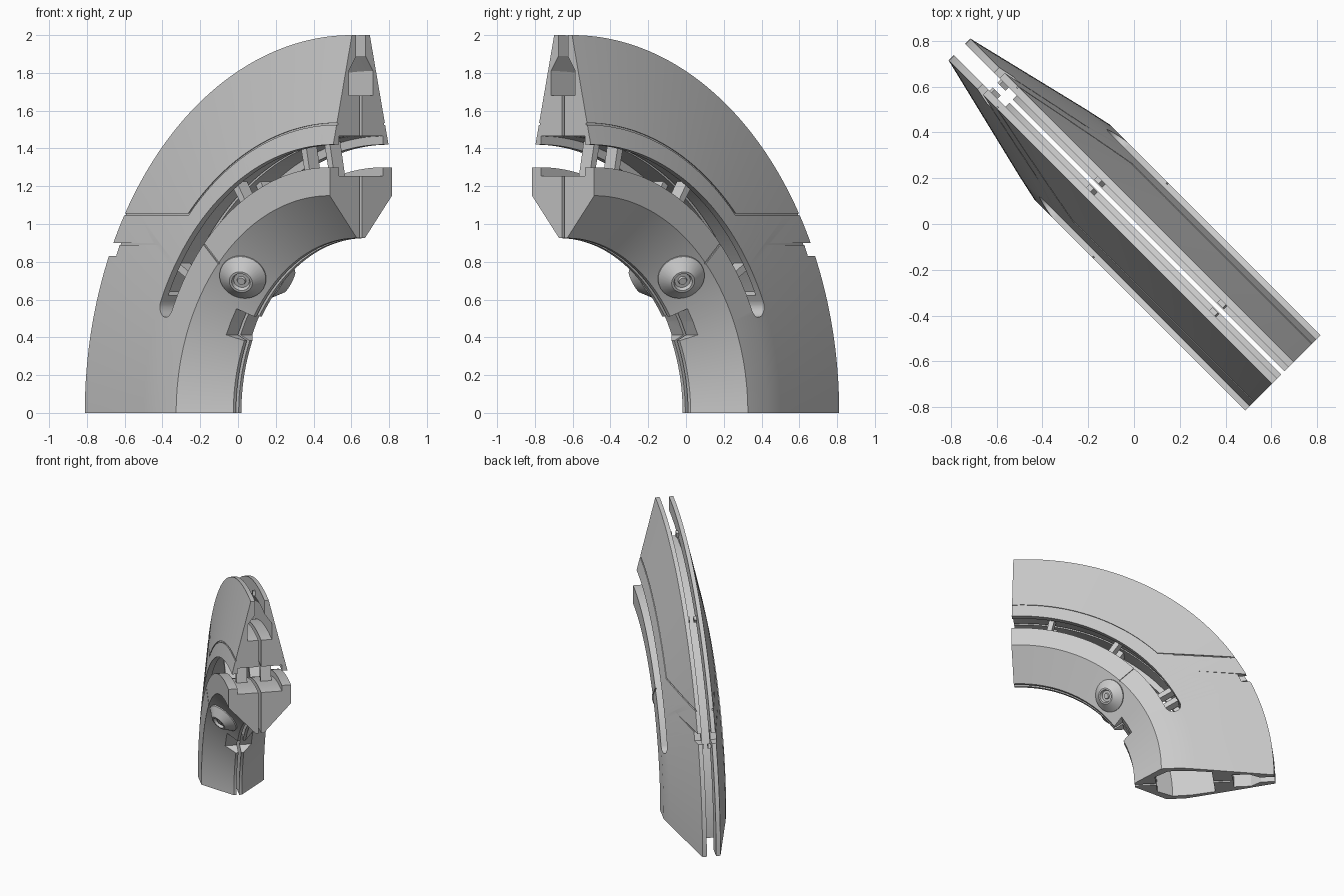
import bpy, bmesh, math
from mathutils import Vector, Matrix

if "Cube" in bpy.data.objects:
    bpy.data.objects.remove(bpy.data.objects["Cube"])

CX = 0.92                      # arc centre along the ring plane
TURN = math.radians(-45)       # the ring stands diagonally in plan

grey = bpy.data.materials.new("warm_grey")
grey.diffuse_color = (0.6, 0.6, 0.6, 1)
grey.use_nodes = True
grey.node_tree.nodes["Principled BSDF"].inputs["Base Color"].default_value = grey.diffuse_color


def polar(r, v, deg):
    t = math.radians(deg)
    return Vector((CX - r * math.cos(t), v, r * math.sin(t)))


def make(name, bm):
    bmesh.ops.recalc_face_normals(bm, faces=bm.faces[:])
    me = bpy.data.meshes.new(name)
    bm.to_mesh(me)
    bm.free()
    me.materials.append(grey)
    ob = bpy.data.objects.new(name, me)
    ob.rotation_euler.z = TURN
    bpy.context.collection.objects.link(ob)
    return ob


def loft(name, rings):
    """Solid skinned through a list of matching rings, capped at both ends."""
    bm = bmesh.new()
    rows = [[bm.verts.new(p) for p in ring] for ring in rings]
    n = len(rows[0])
    for a, b in zip(rows, rows[1:]):
        for i in range(n):
            j = (i + 1) % n
            bm.faces.new((a[i], a[j], b[j], b[i]))
    bm.faces.new(rows[0])
    bm.faces.new(rows[-1][::-1])
    return make(name, bm)


def arc(name, profile, a0, a1, steps):
    """Sweep an (r, v) profile along the ring from angle a0 to a1."""
    return loft(name, [[polar(r, v, a0 + (a1 - a0) * k / steps) for r, v in profile]
                       for k in range(steps + 1)])


def box(r0, r1, v0, v1):
    return [(r0, v0), (r1, v0), (r1, v1), (r0, v1)]


def surface(rel, z):
    """Half thickness of the outer flank at a point of the ring plane."""
    r = math.hypot(rel, z)
    return 0.207 - (r - 1.42) * 0.2414 if r > 1.42 else 0.233


def seam(name, p, q):
    """Thin cutter that follows the flank between two (rel, z) points."""
    d = (Vector(q) - Vector(p)).normalized() * 0.005
    rings = []
    for rel, z in (p, q):
        s = surface(rel, z)
        rings.append([Vector((CX - rel - k * d.y * -1, v, z + k * d.x))
                      for k, v in ((-1, s - 0.008), (1, s - 0.008), (1, s + 0.04), (-1, s + 0.04))])
    return loft(name, rings)


def mirrored(ob):
    m = ob.modifiers.new("both_sides", 'MIRROR')
    m.use_axis = (False, True, False)
    m.use_mirror_merge = False


# half shell of the quarter ring, with the undercut rim channel
shell = arc("ring_shell", [
    (0.925, 0.01), (0.925, 0.03), (1.15, 0.233), (1.30, 0.233), (1.42, 0.207),
    (2.0, 0.067), (2.0, 0.035), (1.89, 0.035), (1.81, 0.09), (1.68, 0.09), (1.68, 0.01)],
    0, 90, 72)

cutters = []
# curved slot through the flank, with rounded end and wider inside
cutters.append(arc("slot_cutter", box(1.30, 1.42, -0.05, 0.4), 24.5, 93, 55))
bm = bmesh.new()
bmesh.ops.create_cone(bm, cap_ends=True, segments=32, radius1=0.0597, radius2=0.0597, depth=0.5,
                      matrix=Matrix.Translation(polar(1.36, 0.2, 24.6)) @ Matrix.Rotation(math.pi / 2, 4, 'X'))
cutters.append(make("slot_end_cutter", bm))
cutters.append(arc("slot_inside_cutter", box(1.255, 1.465, -0.04, 0.165), 26, 94, 55))
# pocket in the lower end
cutters.append(arc("pocket_cutter", [(1.09, -0.05), (1.09, 0.11), (1.2, 0.19), (1.35, 0.185),
                                     (1.53, 0.15), (1.53, -0.05)], -3, 14, 14))
# notch in the outer rim
cutters.append(loft("rim_notch_cutter", [
    [Vector((CX - rel, v, z)) for rel, z in ((2.0, 0.83), (1.75, 0.83), (1.72, 0.90), (2.0, 0.90))]
    for v in (-0.1, 0.3)]))
# notch in the inner edge
cutters.append(arc("inner_notch_cutter", box(0.8, 1.0, -0.1, 0.3), 24.4, 33.5, 2))
# panel seams
cutters.append(arc("arc_seam_cutter", box(1.525, 1.535, 0.172, 0.22), 43.3, 92, 40))
cutters.append(seam("upper_seam_cutter", (1.11, 1.05), (1.80, 1.05)))
cutters.append(seam("lower_seam_cutter", (1.06, 0.895), (1.85, 0.895)))
cutters.append(seam("short_seam_cutter", (0.96, 0.91), (0.83, 0.79)))

for c in cutters:
    c.hide_render = True
    m = shell.modifiers.new(c.name, 'BOOLEAN')
    m.operation = 'DIFFERENCE'
    m.solver = 'EXACT'
    m.object = c
bpy.context.view_layer.update()
baked = bpy.data.meshes.new_from_object(shell.evaluated_get(bpy.context.evaluated_depsgraph_get()))
shell.modifiers.clear()
shell.data = baked
for c in cutters:
    bpy.data.objects.remove(c, do_unlink=True)
parts = [shell]

# posts bridging the slot
for k, a in enumerate((78, 56, 32)):
    parts.append(arc(f"slot_post_{k + 1}", box(1.24, 1.48, 0.05, 0.13), a - 0.8, a + 0.8, 1))

# small clips inside the rim channel
for k, a in enumerate((78, 53, 24)):
    parts.append(arc(f"rim_clip_{k + 1}", box(1.90, 1.94, 0.015, 0.04), a - 0.5, a + 0.5, 1))

# round knob on the inner bevel
LATHE = [(0.125, -0.04), (0.125, 0.012), (0.062, 0.065), (0.05, 0.065),
         (0.042, 0.045), (0.024, 0.045), (0.02, 0.056)]
out = (polar(1, 0, 44) - polar(0, 0, 44)) * -0.67 + Vector((0, 0.74, 0))
place = Matrix.Translation(polar(1.04, 0.134, 44)) @ out.to_track_quat('Z', 'Y').to_matrix().to_4x4()
knob = loft("bevel_knob", [[place @ Vector((r * math.cos(i * math.tau / 32), r * math.sin(i * math.tau / 32), h))
                            for i in range(32)] for r, h in LATHE])
parts.append(knob)

for ob in parts:
    mirrored(ob)
    bpy.ops.object.select_all(action='DESELECT')
    ob.select_set(True)
    bpy.context.view_layer.objects.active = ob
    bpy.ops.object.shade_smooth_by_angle(angle=math.radians(20))
